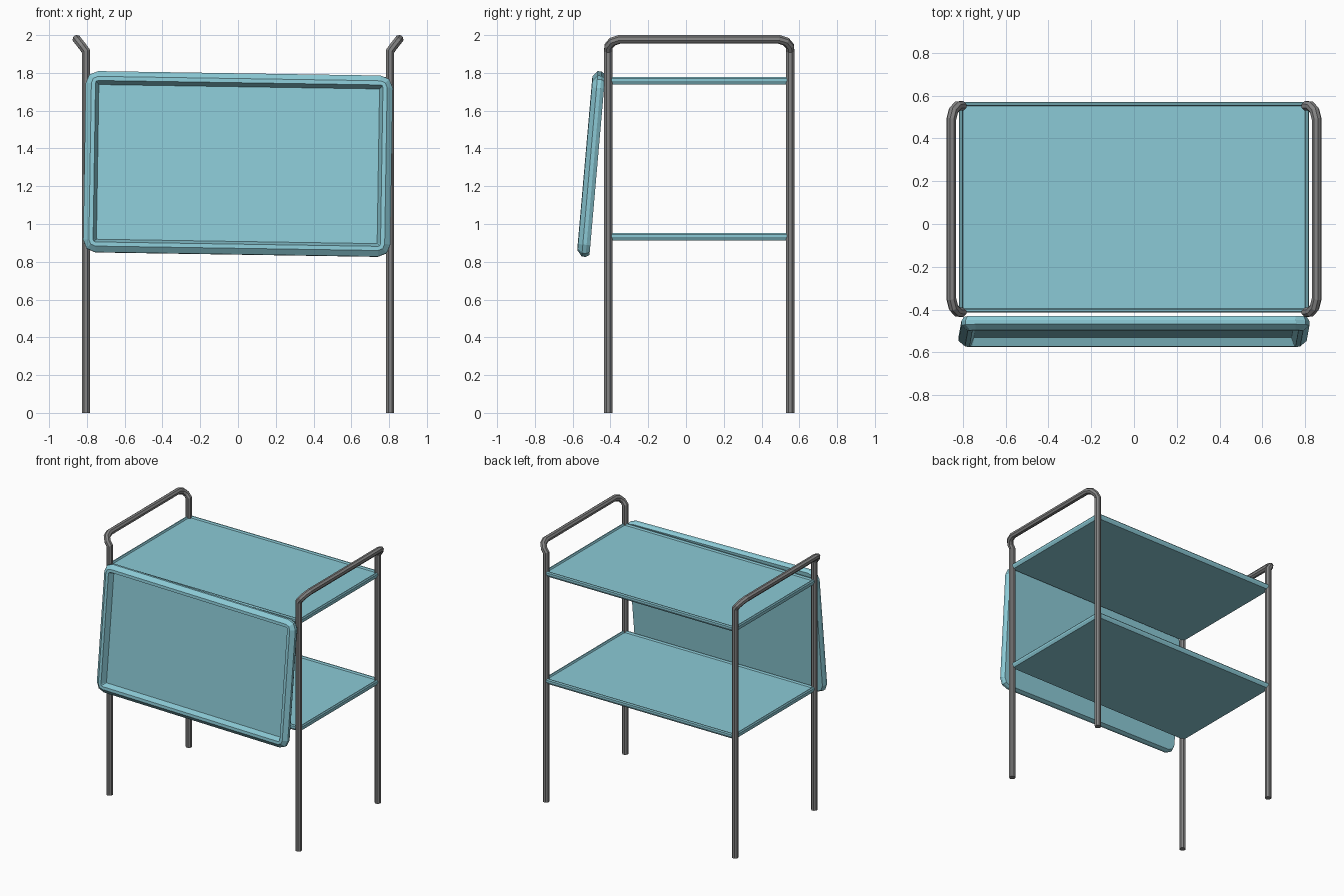
import bpy, bmesh, math
from mathutils import Vector

if "Cube" in bpy.data.objects:
    bpy.data.objects.remove(bpy.data.objects["Cube"])


def material(name, rgb):
    m = bpy.data.materials.new(name)
    m.diffuse_color = (*rgb, 1)
    m.use_nodes = True
    m.node_tree.nodes["Principled BSDF"].inputs["Base Color"].default_value = m.diffuse_color
    return m


TEAL = material("pale teal", (0.26, 0.59, 0.67))
GREY = material("mid grey metal", (0.23, 0.23, 0.23))


def outline(hx, hy, r, segs):
    """Rectangle with rounded corners, counter-clockwise."""
    pts = []
    for i, (sx, sy) in enumerate(((1, 1), (-1, 1), (-1, -1), (1, -1))):
        for k in range(segs + 1):
            a = math.pi / 2 * (i + k / segs)
            pts.append((sx * (hx - r) + r * math.cos(a), sy * (hy - r) + r * math.sin(a)))
    return pts


def tray(name, hx, hy, radius, segs, profile):
    """Stack of inset outlines (inset, height), closed at both ends."""
    bm = bmesh.new()
    loops = []
    for inset, h in profile:
        r = max(radius - inset, 0.004)
        loops.append([bm.verts.new((x, y, h)) for x, y in outline(hx - inset, hy - inset, r, segs)])
    n = len(loops[0])
    for a, b in zip(loops, loops[1:]):
        for i in range(n):
            j = (i + 1) % n
            bm.faces.new((a[i], a[j], b[j], b[i]))
    bm.faces.new(loops[0][::-1])
    bm.faces.new(loops[-1])
    me = bpy.data.meshes.new(name)
    bm.to_mesh(me)
    bm.free()
    me.materials.append(TEAL)
    ob = bpy.data.objects.new(name, me)
    bpy.context.collection.objects.link(ob)
    return ob


def tube(name, pts, r, sides=8):
    """Sweep a polygon along a path with mitred bends."""
    pts = [Vector(p) for p in pts]
    bm = bmesh.new()
    t = (pts[1] - pts[0]).normalized()
    u = Vector((1, 0, 0))
    v = t.cross(u)
    ring = []
    for k in range(sides):
        a = 2 * math.pi * (k + 0.5) / sides
        ring.append(pts[0] + r * (math.cos(a) * u + math.sin(a) * v))
    rings = [[bm.verts.new(p) for p in ring]]
    for i in range(1, len(pts)):
        d = (pts[i] - pts[i - 1]).normalized()
        e = (pts[i + 1] - pts[i]).normalized() if i + 1 < len(pts) else d
        normal = (d + e).normalized()
        # slide each point along the segment onto the mitre plane
        ring = [p + d * ((pts[i] - p).dot(normal) / d.dot(normal)) for p in ring]
        rings.append([bm.verts.new(p) for p in ring])
    for a, b in zip(rings, rings[1:]):
        for i in range(sides):
            j = (i + 1) % sides
            bm.faces.new((a[i], a[j], b[j], b[i]))
    bm.faces.new(rings[0][::-1])
    bm.faces.new(rings[-1])
    bmesh.ops.recalc_face_normals(bm, faces=bm.faces)
    me = bpy.data.meshes.new(name)
    bm.to_mesh(me)
    bm.free()
    me.materials.append(GREY)
    ob = bpy.data.objects.new(name, me)
    bpy.context.collection.objects.link(ob)


# Side frames: two legs joined by an outward-leaning handle
MID_Y = 0.07
half = [(0.805, -0.482, 0), (0.805, -0.482, 1.915), (0.824, -0.480, 1.941),
        (0.843, -0.460, 1.965), (0.853, -0.420, 1.978)]
for side, name in ((1, "right_frame"), (-1, "left_frame")):
    path = half + [(x, -y, z) for x, y, z in reversed(half)]
    tube(name, [(side * x, y + MID_Y, z) for x, y, z in path], 0.0235)

# Two shallow shelves with a thin raised lip
for name, z in (("upper_shelf", 1.738), ("lower_shelf", 0.912)):
    shelf = tray(name, 0.818, 0.492, 0.008, 1,
                 [(0.01, 0), (0, 0.018), (0, 0.032), (0.006, 0.04), (0.014, 0.04), (0.02, 0.028)])
    shelf.location = (0, 0.078, z)

# Serving tray leaning on the front, slightly tilted
leaning = tray("leaning_tray", 0.813, 0.481, 0.065, 2,
               [(0.036, -0.034), (0.012, -0.034), (0, -0.014), (0, 0.006), (0.03, 0.031),
                (0.052, 0.031), (0.07, -0.01)])
for vert in leaning.data.vertices:
    x, y, d = vert.co
    vert.co = (x, -d, y)
leaning.rotation_euler = (math.radians(-5), math.radians(0.9), 0)
leaning.location = (0, -0.504, 1.318)
